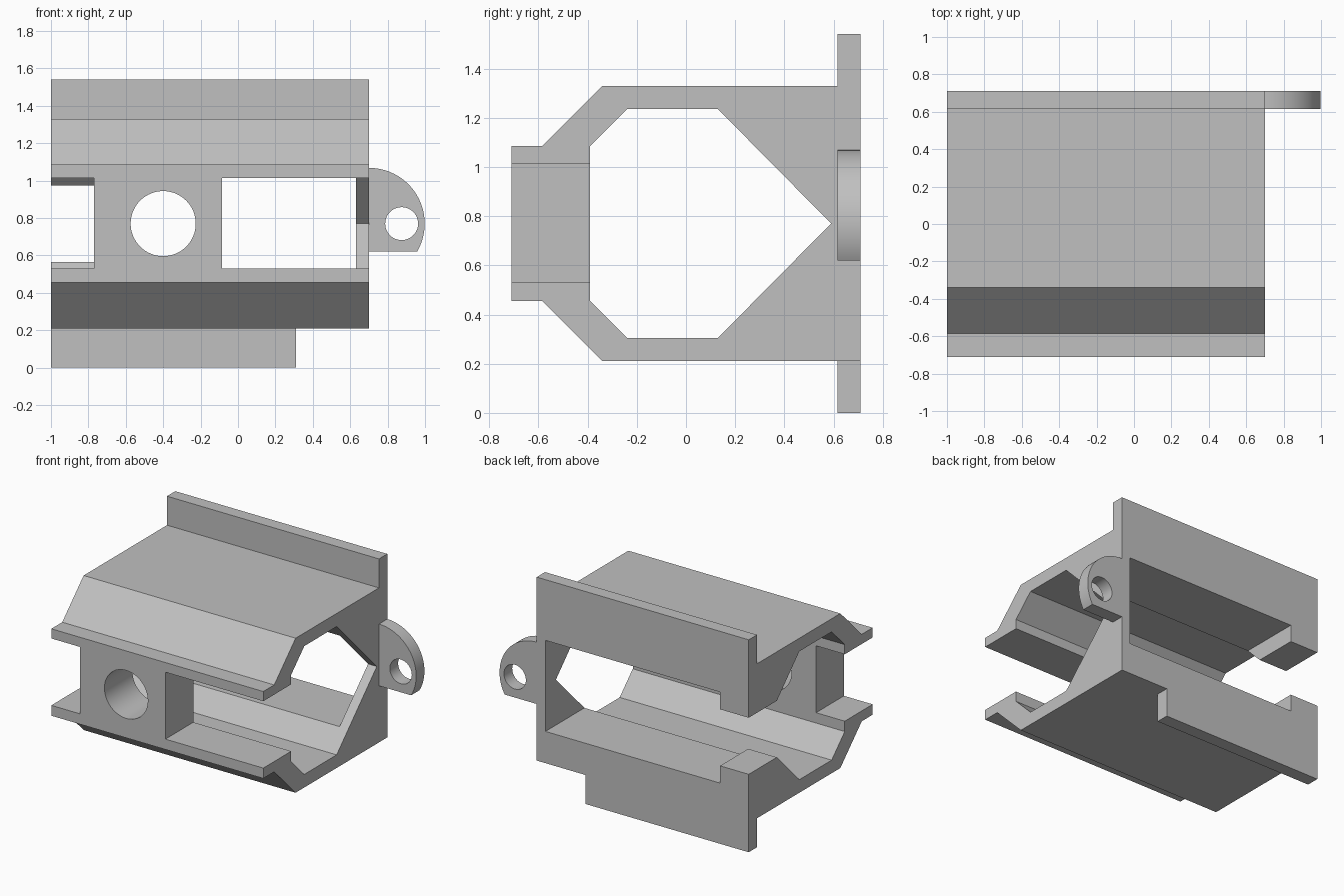
import bpy, bmesh
from math import sin, cos, pi, radians

cube = bpy.data.objects.get("Cube")
if cube:
    bpy.data.objects.remove(cube, do_unlink=True)

grey = bpy.data.materials.new("light grey plastic")
grey.use_nodes = True
GREY = (0.53, 0.53, 0.53, 1)
grey.diffuse_color = GREY
grey.node_tree.nodes["Principled BSDF"].inputs["Base Color"].default_value = GREY

MID = 0.77            # height of the symmetry plane
LEFT, RIGHT = -1.0, 0.70
PLATE, BACK = 0.615, 0.71


def prism(name, points, axis, start, end):
    """Extrude a closed profile: (y, z) along axis x, or (x, z) along axis y."""
    place = (lambda a, b, d: (d, a, b)) if axis == "x" else (lambda a, b, d: (a, d, b))
    bm = bmesh.new()
    face = bm.faces.new([bm.verts.new(place(a, b, start)) for a, b in points])
    ext = bmesh.ops.extrude_face_region(bm, geom=[face])
    verts = [v for v in ext["geom"] if isinstance(v, bmesh.types.BMVert)]
    bmesh.ops.translate(bm, verts=verts, vec=place(0, 0, end - start))
    bmesh.ops.recalc_face_normals(bm, faces=bm.faces)
    mesh = bpy.data.meshes.new(name)
    bm.to_mesh(mesh)
    bm.free()
    mesh.materials.append(grey)
    obj = bpy.data.objects.new(name, mesh)
    bpy.context.collection.objects.link(obj)
    return obj


def mirrored(half):
    """Complete a profile given as (y, height above the middle)."""
    lower = [(y, MID - h) for y, h in reversed(half) if h > 0]
    return [(y, MID + h) for y, h in half] + lower


def arc(cx, cz, r, a0, a1, n):
    return [(cx + r * cos(a0 + (a1 - a0) * i / n), cz + r * sin(a0 + (a1 - a0) * i / n))
            for i in range(n + 1)]


def circle(cx, cz, r, n=64):
    return arc(cx, cz, r, 0, 2 * pi, n)[:-1]


def window(x0, x1, z0, z1, y0, y1):
    return prism("cutter", [(x0, z0), (x1, z0), (x1, z1), (x0, z1)], "y", y0, y1)


def cut(obj, cutters):
    bpy.ops.object.select_all(action="DESELECT")
    bpy.context.view_layer.objects.active = obj
    obj.select_set(True)
    for c in cutters:
        c.hide_render = True
        mod = obj.modifiers.new("cut", "BOOLEAN")
        mod.operation, mod.solver, mod.object = "DIFFERENCE", "EXACT", c
        bpy.ops.object.modifier_apply(modifier=mod.name)
        bpy.data.objects.remove(c, do_unlink=True)
    bpy.ops.object.shade_smooth_by_angle(angle=radians(30))


# Housing: extruded outer section with top and bottom flanges
outer = mirrored([(-0.71, 0.315), (-0.585, 0.315), (-0.34, 0.56),
                  (PLATE, 0.56), (PLATE, MID), (BACK, MID)])
housing = prism("housing", outer, "x", LEFT, RIGHT)

# Pointed tunnel through the whole length
tunnel = mirrored([(-0.39, 0.315), (-0.24, 0.465), (0.13, 0.465), (0.59, 0)])

cut(housing, [
    prism("cutter", tunnel, "x", -1.2, 0.9),
    # front openings and round port
    window(-1.2, -0.77, 0.53, 1.015, -0.9, -0.2),
    window(-0.085, 0.9, 0.53, 1.015, -0.9, -0.2),
    prism("cutter", circle(-0.4, MID, 0.174), "y", -0.9, -0.2),
    # wide back opening and its narrower end slot
    window(-0.77, 0.63, 0.44, 1.10, 0, 0.9),
    window(-1.2, -0.7, 0.565, 0.975, 0, 0.9),
    # shortened bottom flange
    window(0.31, 0.9, -0.2, 0.21, 0.5, 0.9),
])

# Rounded mounting ear with a screw hole
ear_profile = [(RIGHT, 0.62)] + arc(RIGHT, MID, 0.298, -0.527, pi / 2, 40)
ear = prism("mounting_ear", ear_profile, "y", PLATE, BACK)
cut(ear, [prism("cutter", circle(0.875, MID, 0.088, 48), "y", 0.4, 0.9)])
